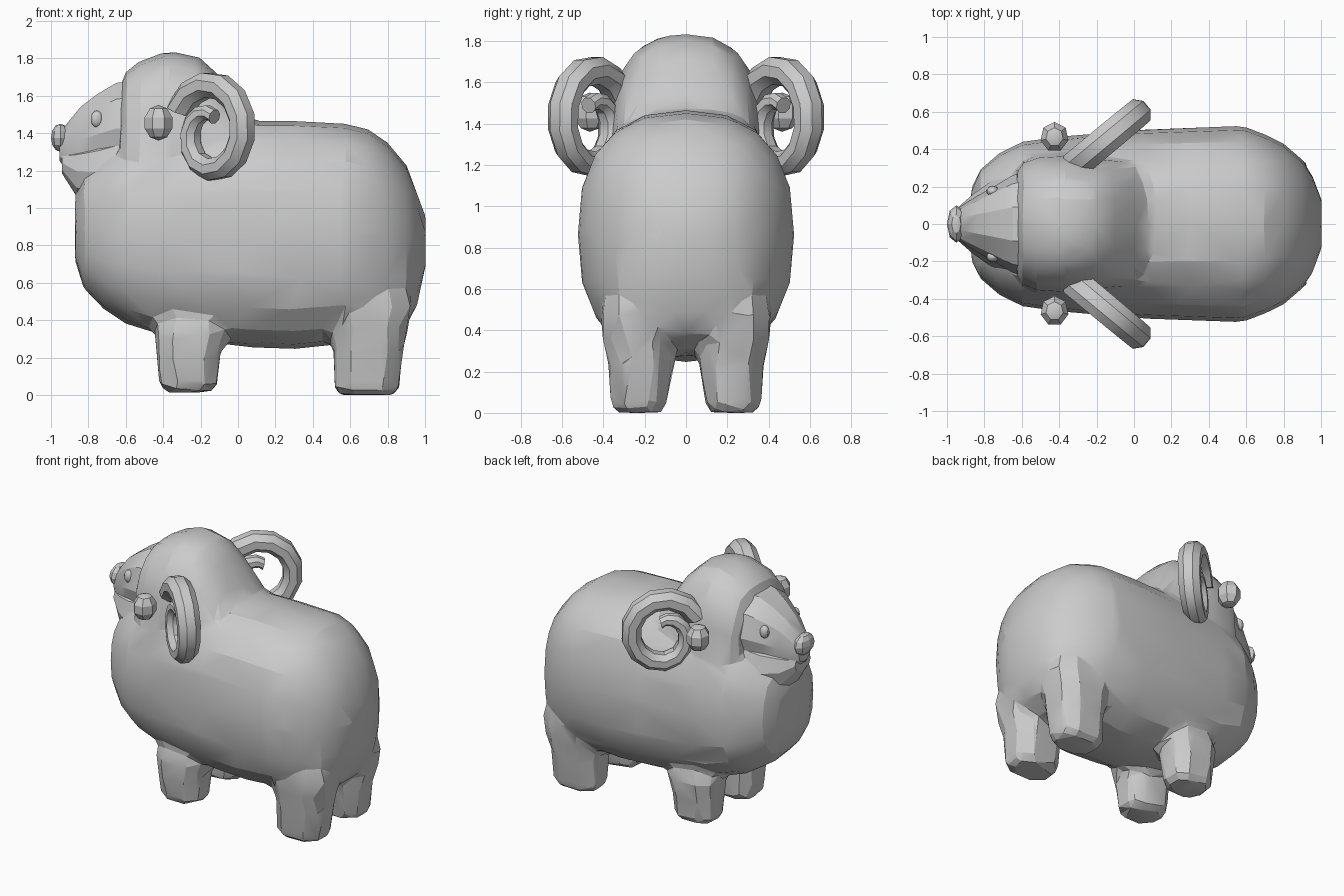
import bpy, bmesh, math
from mathutils import Vector

cube = bpy.data.objects.get("Cube")
if cube:
    bpy.data.objects.remove(cube)

wool = bpy.data.materials.new("plain_grey")
wool.use_nodes = True
wool.diffuse_color = (0.6, 0.6, 0.6, 1)
wool.node_tree.nodes["Principled BSDF"].inputs["Base Color"].default_value = (0.6, 0.6, 0.6, 1)

X, Y, Z = Vector((1, 0, 0)), Vector((0, 1, 0)), Vector((0, 0, 1))


def ring(centre, u, v, sides, power=2.0, turn=0.0):
    """Rounded-square outline around a centre, spanned by u and v."""
    points = []
    for i in range(sides):
        a = math.tau * i / sides + turn
        c, s = math.cos(a), math.sin(a)
        points.append(centre + u * math.copysign(abs(c) ** (2 / power), c)
                      + v * math.copysign(abs(s) ** (2 / power), s))
    return points


def select(objects):
    bpy.ops.object.select_all(action="DESELECT")
    for obj in objects:
        obj.select_set(True)
    bpy.context.view_layer.objects.active = objects[0]


def finish(name, bm, angle):
    bmesh.ops.recalc_face_normals(bm, faces=bm.faces)
    mesh = bpy.data.meshes.new(name)
    bm.to_mesh(mesh)
    bm.free()
    mesh.materials.append(wool)
    obj = bpy.data.objects.new(name, mesh)
    bpy.context.collection.objects.link(obj)
    select([obj])
    bpy.ops.object.shade_smooth_by_angle(angle=math.radians(angle))
    return obj


def loft(name, rings, angle=25):
    bm = bmesh.new()
    loops = [[bm.verts.new(p) for p in r] for r in rings]
    n = len(loops[0])
    for a, b in zip(loops, loops[1:]):
        for i in range(n):
            j = (i + 1) % n
            bm.faces.new((a[i], a[j], b[j], b[i]))
    bm.faces.new(loops[0])
    bm.faces.new(loops[-1])
    return finish(name, bm, angle)


def loft_x(name, sections, sides, power):
    """Sections are (x, bottom, top, half width)."""
    return loft(name, [ring(Vector((x, 0, (lo + hi) / 2)), Y * w, Z * (hi - lo) / 2,
                            sides, power) for x, lo, hi, w in sections])


def ball(name, centre, size, segments=8, rings=6):
    bm = bmesh.new()
    bmesh.ops.create_uvsphere(bm, u_segments=segments, v_segments=rings, radius=1)
    obj = finish(name, bm, 25)
    obj.location, obj.scale = centre, size


# Body, from chest to rump
body = loft_x("body", [
    (-0.872, 0.72, 1.08, 0.19), (-0.825, 0.57, 1.20, 0.29), (-0.72, 0.46, 1.30, 0.38),
    (-0.60, 0.38, 1.38, 0.44), (-0.42, 0.32, 1.42, 0.465), (-0.20, 0.285, 1.45, 0.485),
    (0.05, 0.255, 1.465, 0.505), (0.30, 0.245, 1.465, 0.515), (0.58, 0.275, 1.45, 0.525),
    (0.70, 0.29, 1.42, 0.48), (0.80, 0.315, 1.35, 0.43), (0.90, 0.37, 1.23, 0.345),
    (0.955, 0.47, 1.10, 0.26), (1.003, 0.68, 0.95, 0.13)], 20, 2.5)

# Woolly head with the neck sloping onto the back
head = loft_x("woolly_head", [
    (-0.63, 0.95, 1.66, 0.28), (-0.60, 0.85, 1.73, 0.335), (-0.52, 0.80, 1.79, 0.37),
    (-0.37, 0.77, 1.84, 0.38), (-0.21, 0.77, 1.81, 0.36), (-0.10, 0.80, 1.71, 0.35),
    (0.00, 0.85, 1.56, 0.35), (0.07, 0.90, 1.475, 0.34), (0.20, 0.95, 1.42, 0.30)], 20, 2.4)

# Face and lower jaw
loft_x("face", [
    (-0.54, 1.17, 1.69, 0.29), (-0.65, 1.17, 1.68, 0.26), (-0.75, 1.17, 1.62, 0.20),
    (-0.84, 1.18, 1.55, 0.15), (-0.92, 1.20, 1.45, 0.10), (-0.955, 1.25, 1.39, 0.07)], 10, 2.2)
loft_x("jaw", [
    (-0.58, 0.98, 1.44, 0.31), (-0.74, 1.00, 1.38, 0.245),
    (-0.86, 1.05, 1.34, 0.16), (-0.94, 1.18, 1.30, 0.09)], 10, 2.2)
ball("nose", (-0.95, 0, 1.375), (0.05, 0.10, 0.075), 8, 6)


def horn(side):
    """Tapering spiral in an upright plane that swings outward to the rear."""
    out = Vector((0.77, 0.64 * side, 0))
    normal = out.cross(Z)
    centre = Vector((-0.14, 0.46 * side, 1.415))
    rings, steps = [], 16
    for i in range(steps + 1):
        t = i / steps
        a = math.radians(155 - 440 * t)
        reach = 0.255 - 0.08 * t - 0.25 * max(0, t - 0.6)
        thick = 0.073 - 0.033 * t * t
        radial = out * math.cos(a) * 0.95 + Z * math.sin(a)
        rings.append(ring(centre + radial * reach, radial.normalized() * thick,
                          normal * thick * 1.15, 8, 2.0, math.pi / 8))
    return rings


def leg(side, sections):
    """Sections are (z, x, y, half depth, half width)."""
    return [ring(Vector((x, y * side, z)), X * dx, Y * dy, 8, 2.6, math.pi / 8)
            for z, x, y, dx, dy in sections]


FRONT_LEG = [(0.013, -0.265, 0.23, 0.12, 0.10), (0.05, -0.265, 0.23, 0.165, 0.14),
             (0.20, -0.265, 0.23, 0.18, 0.15), (0.33, -0.255, 0.24, 0.20, 0.165),
             (0.50, -0.25, 0.22, 0.15, 0.12)]
REAR_LEG = [(0.00, 0.69, 0.225, 0.15, 0.11), (0.035, 0.69, 0.23, 0.185, 0.145),
            (0.24, 0.695, 0.22, 0.195, 0.165), (0.36, 0.705, 0.235, 0.22, 0.18),
            (0.48, 0.71, 0.24, 0.23, 0.18), (0.75, 0.68, 0.22, 0.20, 0.14)]

# Paired parts
woolly_parts = [body, head]
for tag, side in (("right", 1), ("left", -1)):
    loft(tag + "_horn", horn(side), 30)
    woolly_parts.append(loft(tag + "_front_leg", leg(side, FRONT_LEG)))
    woolly_parts.append(loft(tag + "_rear_leg", leg(side, REAR_LEG)))
    ball(tag + "_ear", (-0.425, 0.465 * side, 1.455), (0.08, 0.085, 0.095), 7, 5)
    ball(tag + "_eye", (-0.755, 0.175 * side, 1.475), (0.034, 0.03, 0.045), 10, 8)

# Blend torso, head and legs into one faceted skin
select(woolly_parts)
bpy.ops.object.join()
body.name = "body_with_legs"
remesh = body.modifiers.new("merge", "REMESH")
remesh.mode, remesh.voxel_size = "VOXEL", 0.025
soften = body.modifiers.new("soften", "SMOOTH")
soften.factor, soften.iterations = 0.5, 8
facet = body.modifiers.new("facet", "DECIMATE")
facet.ratio, facet.use_symmetry, facet.symmetry_axis = 0.03, True, "Y"
for name in ("merge", "soften", "facet"):
    bpy.ops.object.modifier_apply(modifier=name)
body.data.materials.clear()
body.data.materials.append(wool)
bpy.ops.object.shade_smooth_by_angle(angle=math.radians(18))
